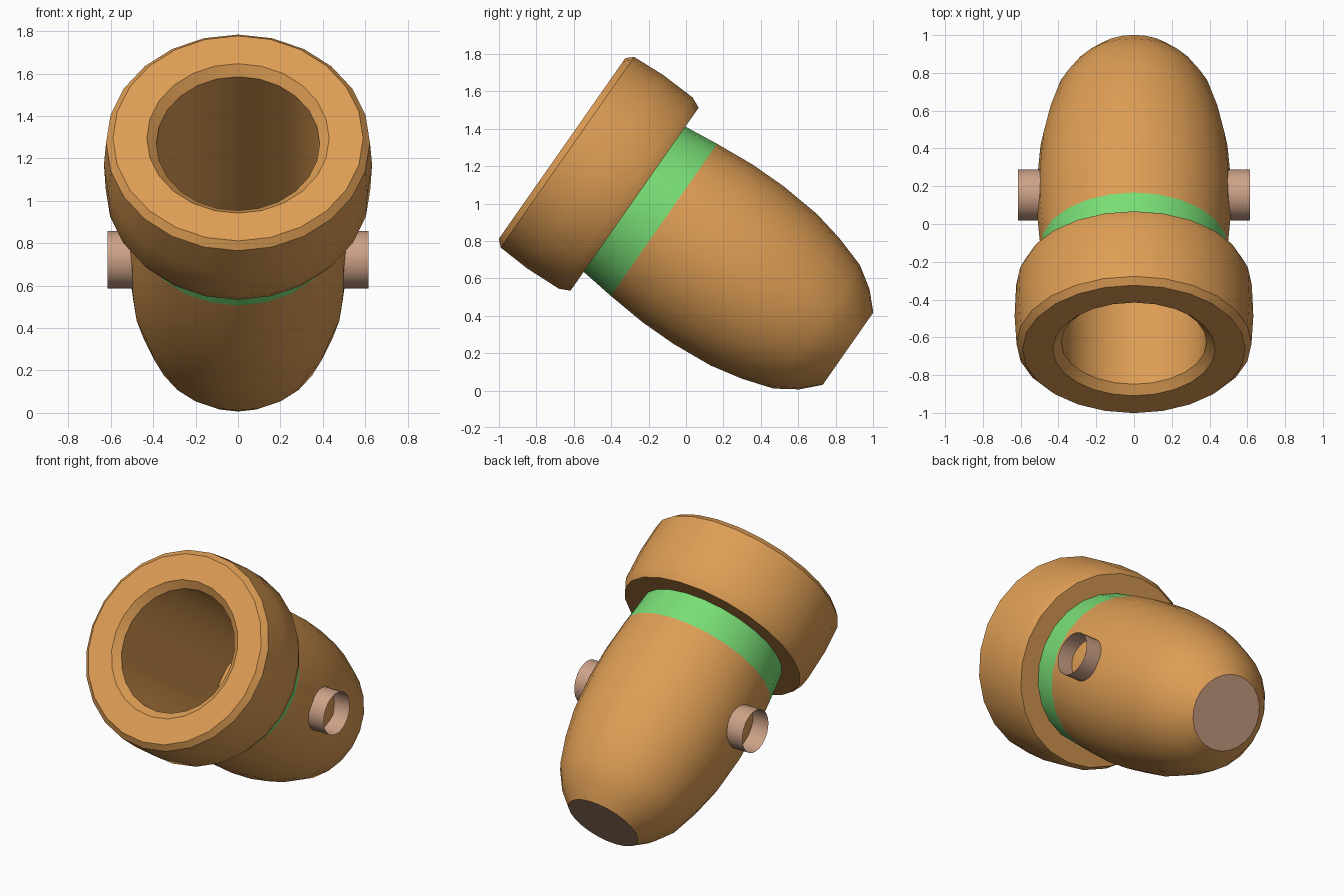
import bpy, bmesh, math
from mathutils import Matrix

SIDES = 24
TILT = math.radians(55)      # barrel axis, muzzle raised towards the front

if "Cube" in bpy.data.objects:
    bpy.data.objects.remove(bpy.data.objects["Cube"], do_unlink=True)


def material(name, rgb):
    mat = bpy.data.materials.new(name)
    mat.use_nodes = True
    mat.diffuse_color = (*rgb, 1)
    mat.node_tree.nodes["Principled BSDF"].inputs["Base Color"].default_value = (*rgb, 1)
    return mat


orange = material("warm orange", (0.73, 0.34, 0.09))
green = material("light green", (0.19, 0.73, 0.18))
tan = material("dusty tan", (0.61, 0.36, 0.245))

# Barrel frame: local z runs along the axis towards the muzzle
frame = Matrix.Rotation(TILT, 4, "X") @ Matrix.Translation((0, 0.68, 0))


def lathe(name, profile, mats, matrix, cap_start=False, cap_end=False, rule=None):
    """Revolve (height, radius) points around z; rule maps a face to a material slot."""
    bm = bmesh.new()
    rings = []
    for height, radius in profile:
        angles = [math.tau * j / SIDES for j in range(SIDES)]
        rings.append([bm.verts.new((radius * math.cos(a), radius * math.sin(a), height))
                      for a in angles])
    for upper, lower in zip(rings, rings[1:]):
        for j in range(SIDES):
            k = (j + 1) % SIDES
            bm.faces.new((upper[j], lower[j], lower[k], upper[k]))
    if cap_start:
        bm.faces.new(rings[0])
    if cap_end:
        bm.faces.new(rings[-1][::-1])
    bm.normal_update()
    if rule:
        for face in bm.faces:
            face.material_index = rule(face)
    mesh = bpy.data.meshes.new(name)
    bm.to_mesh(mesh)
    bm.free()
    for mat in mats:
        mesh.materials.append(mat)
    obj = bpy.data.objects.new(name, mesh)
    bpy.context.collection.objects.link(obj)
    obj.matrix_world = matrix
    bpy.ops.object.select_all(action="DESELECT")
    obj.select_set(True)
    bpy.context.view_layer.objects.active = obj
    bpy.ops.object.shade_smooth_by_angle(angle=math.radians(30))
    return obj


# Muzzle: bore floor, bore wall, bevelled lip, collar and its rear shoulder
lathe("muzzle_and_bore",
      [(0.04, 0.385), (1.242, 0.385), (1.285, 0.43), (1.285, 0.59), (1.25, 0.622),
       (1.07, 0.632), (0.87, 0.624), (0.812, 0.597), (0.812, 0.46)],
      [orange], frame, cap_start=True)


# Barrel: green band behind the collar, tan plate on the tail
def barrel_colour(face):
    if face.normal.z < -0.99:
        return 2
    return 1 if face.calc_center_median().z > 0.62 else 0


lathe("barrel",
      [(0.812, 0.474), (0.62, 0.496), (0.4, 0.514), (0.2, 0.514), (-0.03, 0.495),
       (-0.207, 0.457), (-0.377, 0.403), (-0.493, 0.327), (-0.581, 0.236)],
      [orange, green, tan], frame, cap_end=True, rule=barrel_colour)

# Trunnions: open thin tubes on both sides
for side, label in ((1, "left"), (-1, "right")):
    turn = Matrix.Translation((0, 0, 0.289)) @ Matrix.Rotation(side * math.pi / 2, 4, "Y")
    lathe(f"{label}_trunnion", [(0.615, 0.136), (0.45, 0.136)], [tan], frame @ turn)
